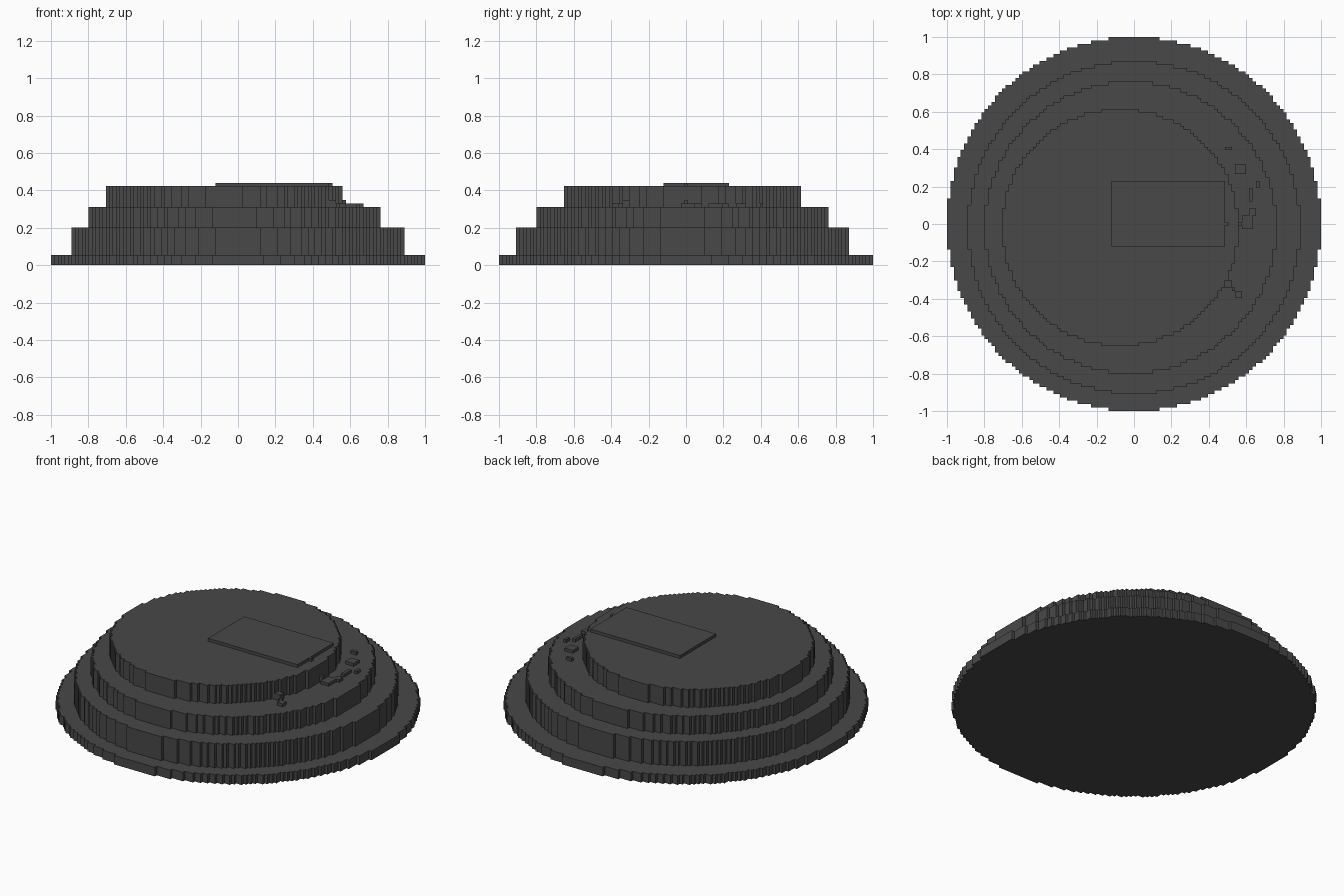
import bpy
import bmesh
import math

cube = bpy.data.objects.get("Cube")
if cube:
    bpy.data.objects.remove(cube, do_unlink=True)

V = 2 / 109  # edge length of one block

grey = bpy.data.materials.new("dark grey")
grey.use_nodes = True
colour = (0.065, 0.065, 0.065, 1)
grey.diffuse_color = colour
grey.node_tree.nodes["Principled BSDF"].inputs["Base Color"].default_value = colour


def prism(name, outline, z0, z1):
    """Extrude a counter-clockwise outline, measured in blocks, from z0 to z1."""
    bm = bmesh.new()
    base = bm.faces.new([bm.verts.new((x * V, y * V, z0 * V)) for x, y in outline])
    top = bmesh.ops.extrude_face_region(bm, geom=[base], use_keep_orig=True)["geom"]
    verts = [g for g in top if isinstance(g, bmesh.types.BMVert)]
    bmesh.ops.translate(bm, verts=verts, vec=(0, 0, (z1 - z0) * V))
    bmesh.ops.recalc_face_normals(bm, faces=bm.faces)
    mesh = bpy.data.meshes.new(name)
    bm.to_mesh(mesh)
    bm.free()
    mesh.materials.append(grey)
    obj = bpy.data.objects.new(name, mesh)
    bpy.context.collection.objects.link(obj)
    return obj


def stepped_circle(r, cx, cy):
    """Outline of a disc of blocks, 2r + 1 blocks across."""
    width = [int(math.sqrt((r + 0.5) ** 2 - j * j)) + 0.5 for j in range(-r, r + 1)]
    right = [(width[0], -r - 0.5)]
    for k in range(1, len(width)):
        if width[k] != width[k - 1]:
            y = k - r - 0.5
            right += [(width[k - 1], y), (width[k], y)]
    right.append((width[-1], r + 0.5))
    left = [(-x, y) for x, y in reversed(right)]
    return [(x + cx, y + cy) for x, y in right + left]


def box(name, x0, x1, y0, y1, z0, z1):
    return prism(name, [(x0, y0), (x1, y0), (x1, y1), (x0, y1)], z0, z1)


# Round tiers: radius, centre x, centre y, bottom, top
for name, r, cx, cy, z0, z1 in [
    ("base_disc", 54, 0, 0, 0, 3),
    ("lower_tier", 48, 0, -1, 3, 11),
    ("middle_tier", 42, -1, -1, 11, 17),
    ("upper_tier", 34, -4, -1, 17, 23),
]:
    prism(name, stepped_circle(r, cx, cy), z0, z1)

# Raised plate on the top with its small tab
box("top_plate", -6.5, 26.5, -6.5, 12.5, 23, 24)
box("top_plate_tab", 26.5, 27.5, -0.5, 0.5, 23, 24)

# Loose blocks on the ledge: x0, x1, y0, y1, z0, z1
rubble = [
    (26.5, 28.5, 21.5, 22.5, 17, 18),
    (29.5, 32.5, 14.5, 17.5, 17, 18),
    (35.5, 36.5, 10.5, 12.5, 17, 18),
    (33.5, 34.5, 6.5, 10.5, 17, 18),
    (33.5, 35.5, 2.5, 4.5, 17, 18),
    (31.5, 34.5, -1.5, 2.5, 17, 18),
    (30.5, 31.5, -0.5, 0.5, 17, 19),
    (26.5, 28.5, -18.5, -16.5, 17, 19),
    (28.5, 29.5, -19.5, -18.5, 17, 18),
    (29.5, 31.5, -21.5, -19.5, 17, 18),
]
for i, bounds in enumerate(rubble):
    box(f"ledge_block_{i + 1}", *bounds)
